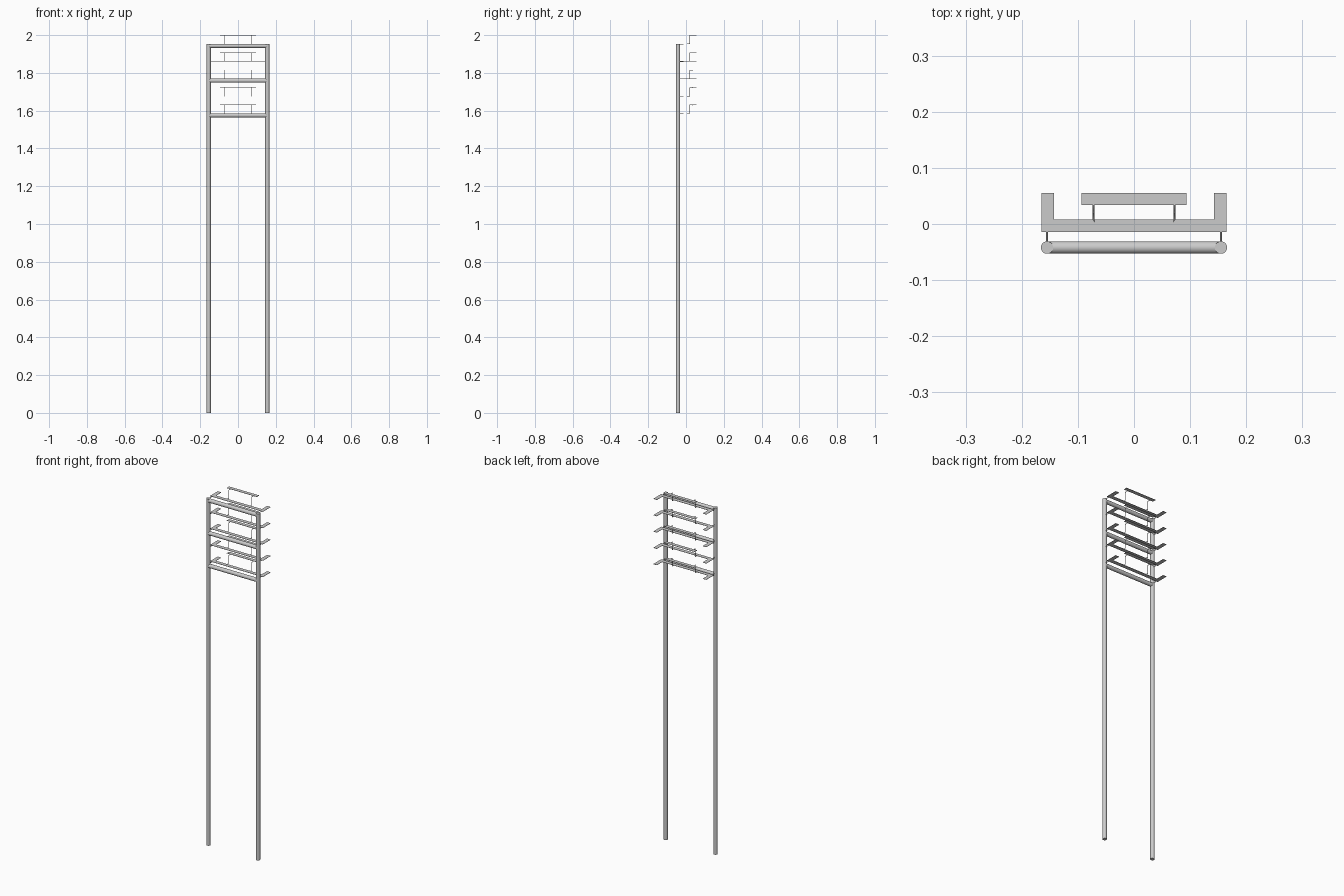
import bpy, bmesh
from mathutils import Vector

if "Cube" in bpy.data.objects:
    bpy.data.objects.remove(bpy.data.objects["Cube"])

R = 0.011                                  # tube radius
POST_X, POST_Y = 0.155, -0.042
TOP, STEP = 1.954, 0.092                   # top tray level, tray spacing
T = 0.0015                                 # sheet thickness


def tube(name, a, b, r, sides=32):
    a, b = Vector(a), Vector(b)
    bpy.ops.mesh.primitive_cylinder_add(vertices=sides, radius=r, depth=(b - a).length,
                                        location=(a + b) / 2)
    o = bpy.context.object
    o.name = name
    o.rotation_euler = (b - a).to_track_quat('Z', 'Y').to_euler()
    bpy.ops.object.shade_smooth_by_angle()
    return o


def sheet(name, outline, z):
    # flat outline extruded down from its top level
    me = bpy.data.meshes.new(name)
    bm = bmesh.new()
    face = bm.faces.new([bm.verts.new((x, y, z - T)) for x, y in outline])
    ext = bmesh.ops.extrude_face_region(bm, geom=[face])
    for v in ext['geom']:
        if isinstance(v, bmesh.types.BMVert):
            v.co.z += T
    bmesh.ops.recalc_face_normals(bm, faces=bm.faces)
    bm.to_mesh(me)
    bm.free()
    o = bpy.data.objects.new(name, me)
    bpy.context.collection.objects.link(o)


def rod(name, pts, r):
    # thin bent wire
    cu = bpy.data.curves.new(name, 'CURVE')
    cu.dimensions = '3D'
    cu.bevel_depth = r
    cu.bevel_resolution = 2
    cu.use_fill_caps = True
    sp = cu.splines.new('POLY')
    sp.points.add(len(pts) - 1)
    for p, co in zip(sp.points, pts):
        p.co = (*co, 1)
    bpy.context.collection.objects.link(bpy.data.objects.new(name, cu))


# two tall posts
for side, s in (("left", -1), ("right", 1)):
    tube(f"{side}_post", (s * POST_X, POST_Y, 0), (s * POST_X, POST_Y, TOP), R)

# three round cross bars, under every second tray
for i in range(3):
    z = TOP - R - 2 * i * STEP
    tube(f"cross_bar_{i + 1}", (-POST_X, POST_Y, z), (POST_X, POST_Y, z), R)

U_SHAPE = [(-0.165, -0.014), (0.165, -0.014), (0.165, 0.055), (0.143, 0.055),
           (0.143, 0.008), (-0.143, 0.008), (-0.143, 0.055), (-0.165, 0.055)]
STRIP = [(-0.094, 0.034), (0.094, 0.034), (0.094, 0.055), (-0.094, 0.055)]

for i in range(5):
    z = TOP - i * STEP
    zu = z + 0.046
    # U-shaped tray and raised strip behind it
    sheet(f"tray_{i + 1}", U_SHAPE, z)
    sheet(f"raised_strip_{i + 1}", STRIP, zu)
    for side, s in (("left", -1), ("right", 1)):
        # short pin from post to tray
        zm = z - 0.0018
        tube(f"{side}_tray_pin_{i + 1}", (s * POST_X, POST_Y + 0.006, zm),
             (s * POST_X, -0.012, zm), 0.0018, 12)
        # stepped wire from tray up to the strip
        x, lo, hi = s * 0.072, z - T / 2, zu - 0.0018
        rod(f"{side}_strip_wire_{i + 1}",
            [(x, 0.004, lo), (x, 0.019, lo), (x, 0.019, hi), (x, 0.037, hi)], 0.0016)
